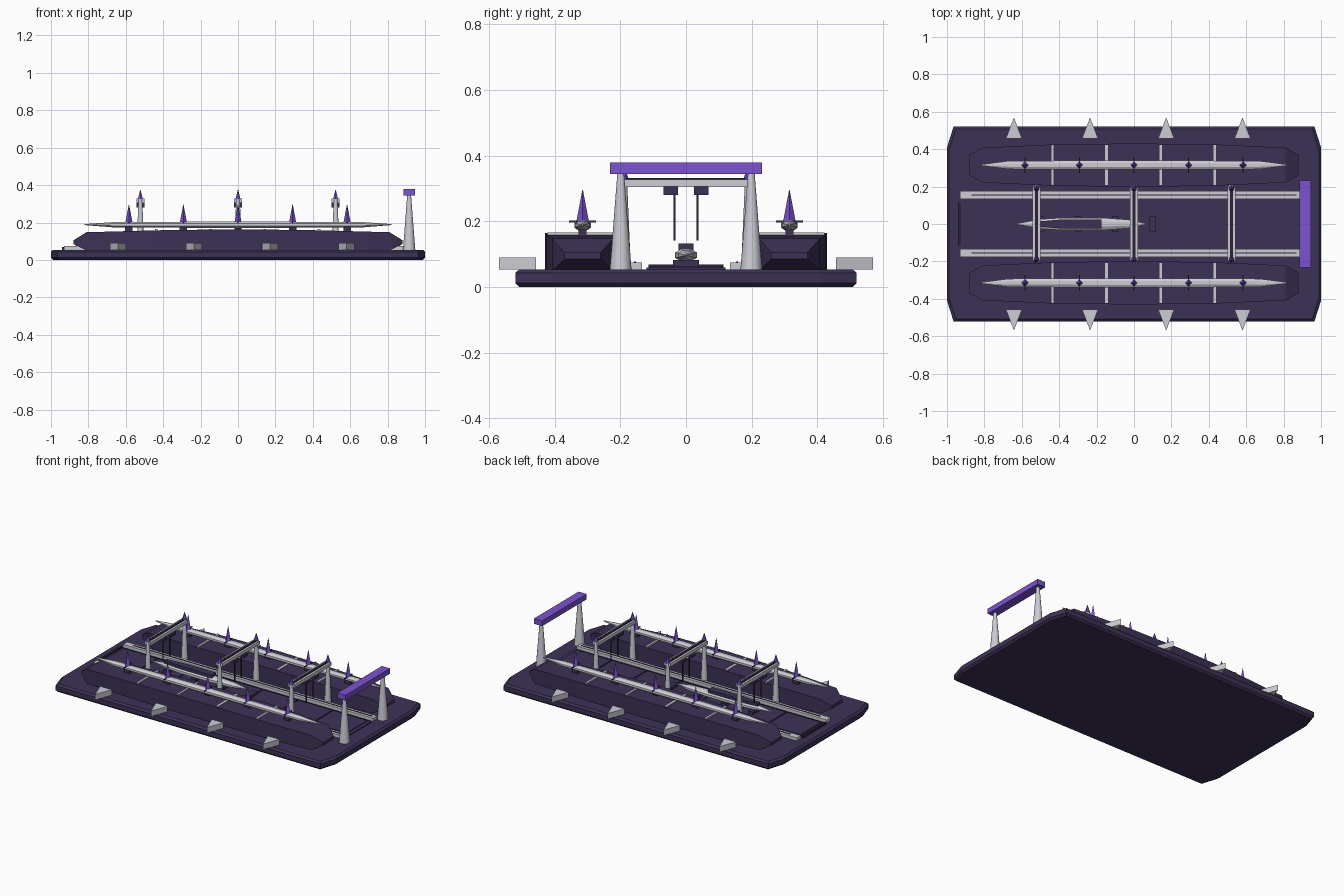
import bpy, bmesh, math
from mathutils import Vector

if "Cube" in bpy.data.objects:
    bpy.data.objects.remove(bpy.data.objects["Cube"])


def material(name, rgb):
    m = bpy.data.materials.new(name)
    m.diffuse_color = (*rgb, 1)
    m.use_nodes = True
    m.node_tree.nodes["Principled BSDF"].inputs["Base Color"].default_value = m.diffuse_color
    return m


DARK = material("dark_violet", (0.045, 0.031, 0.092))
BLACK = material("shadow_violet", (0.022, 0.016, 0.042))
LIGHT = material("pale_metal", (0.60, 0.61, 0.66))
PURPLE = material("bright_purple", (0.20, 0.085, 0.63))


def finish(name, bm, mat, smooth=None):
    bmesh.ops.recalc_face_normals(bm, faces=bm.faces)
    me = bpy.data.meshes.new(name)
    bm.to_mesh(me)
    bm.free()
    me.materials.append(mat)
    ob = bpy.data.objects.new(name, me)
    bpy.context.collection.objects.link(ob)
    if smooth:
        bpy.ops.object.select_all(action='DESELECT')
        ob.select_set(True)
        bpy.context.view_layer.objects.active = ob
        bpy.ops.object.shade_smooth_by_angle(angle=math.radians(smooth))
    return ob


def loft(name, rings, mat, smooth=None):
    bm = bmesh.new()
    loops = [[bm.verts.new(p) for p in r] for r in rings]
    n = len(loops[0])
    for a, b in zip(loops, loops[1:]):
        for i in range(n):
            bm.faces.new((a[i], a[(i + 1) % n], b[(i + 1) % n], b[i]))
    bm.faces.new(loops[0])
    bm.faces.new(loops[-1])
    return finish(name, bm, mat, smooth)


def box(name, x, y, z, mat):
    """Box from (min, max) ranges."""
    return loft(name, [[(x[0], y[0], h), (x[1], y[0], h), (x[1], y[1], h), (x[0], y[1], h)] for h in z], mat)


def cone(name, x, y, z0, z1, r0, r1, mat, sides=12):
    bm = bmesh.new()
    bmesh.ops.create_cone(bm, cap_ends=True, segments=sides, radius1=r0, radius2=r1, depth=z1 - z0)
    bmesh.ops.translate(bm, verts=bm.verts, vec=Vector((x, y, (z0 + z1) / 2)))
    return finish(name, bm, mat, 40 if sides > 6 else None)


def oval(x, y, z, ry, rz, n=8):
    return [(x, y + ry * math.cos(math.tau * (i + .5) / n), z + rz * math.sin(math.tau * (i + .5) / n))
            for i in range(n)]


def plan(inset, z):
    pts = [(1, .41), (.965, .52), (-.965, .52), (-1, .41), (-1, -.41), (-.965, -.52), (.965, -.52), (1, -.41)]
    return [(x - math.copysign(inset, x), y - math.copysign(inset, y), z) for x, y in pts]


# Base plate with chamfered rims
loft("base_plate", [plan(.012, 0), plan(0, .012), plan(0, .043), plan(.012, .054)], DARK)

# Sunken central deck with panel plates
box("central_deck", (-.94, .89), (-.12, .12), (.05, .060), DARK)
for i in range(7):
    x = -.91 + i * .255
    box("deck_panel", (x, x + .247), (-.108, .108), (.058, .064), DARK)
box("deck_end_bar", (-.94, -.925), (-.115, .115), (.055, .068), BLACK)

for s in (-1, 1):
    # Long side hulls
    cy = s * .315
    stations = [(-.88, .055, .085, .105), (-.81, .093, .05, .148), (-.4, .112, .05, .159), (0, .115, .05, .164),
                (.4, .112, .05, .159), (.81, .093, .05, .148), (.88, .055, .085, .105)]
    loft("side_hull", [[(x, cy - w, a), (x, cy + w, a), (x, cy + w, b), (x, cy - w, b)]
                       for x, w, a, b in stations], DARK, 30)

    # Pale spine on each hull
    loft("hull_spine", [oval(x, cy, z, w, h) for x, z, w, h in
                        [(-.82, .189, .003, .003), (-.67, .188, .024, .015), (0, .188, .027, .019),
                         (.67, .188, .024, .015), (.82, .189, .003, .003)]], LIGHT, 30)

    # Spires with their thin cross arms
    for x in (-.583, -.292, 0, .292, .583):
        cone("spine_spire", x, cy, .195, .295, .02, .001, PURPLE, 4)
        box("spire_arm", (x - .003, x + .003), (cy - .041, cy + .041), (.196, .202), DARK)
        box("spine_mount", (x - .02, x + .02), (cy - .012, cy + .012), (.15, .18), DARK)

    # Ribs across each hull
    for x in (-.437, -.147, .143, .433):
        box("hull_rib", (x - .007, x + .007), (cy - .107, cy + .107), (.15, .166), LIGHT)

    # Triangular edge fins
    for x in (-.642, -.235, .172, .58):
        loft("edge_fin", [[(x - .043, s * .457, z), (x + .043, s * .457, z), (x, s * .57, z)]
                          for z in (.053, .09)], LIGHT)

    # Rails with centre grooves
    box("deck_rail", (-.93, .89), (s * .155 - .021, s * .155 + .021), (.05, .074), LIGHT)
    box("rail_groove", (-.87, .87), (s * .155 - .003, s * .155 + .003), (.07, .077), BLACK)

    # Portal legs
    cone("portal_leg", .915, s * .199, .053, .35, .033, .010, LIGHT, 12)

    # Gantry legs, tips, trolleys and cables
    for x in (-.522, 0, .522):
        cone("gantry_leg", x, s * .19, .053, .335, .022, .010, LIGHT, 10)
        cone("gantry_tip", x, s * .19, .325, .375, .016, .001, PURPLE, 6)
        box("hoist_trolley", (x - .022, x + .022), (s * .046 - .022, s * .046 + .022), (.28, .308), DARK)
        box("hoist_cable", (x - .003, x + .003), (s * .035 - .003, s * .035 + .003), (.142, .282), BLACK)

# Gantry beams
for x in (-.522, 0, .522):
    box("gantry_beam", (x - .022, x + .022), (-.195, .195), (.305, .327), LIGHT)
    box("beam_track", (x - .008, x + .008), (-.185, .185), (.325, .332), BLACK)

# Portal crossbar
box("portal_crossbar", (.886, .945), (-.232, .232), (.345, .38), PURPLE)

# Vessel under construction, resting on cradles
loft("docked_vessel", [oval(x, 0, z, w, h) for x, z, w, h in
                       [(-.63, .097, .002, .002), (-.5, .097, .028, .017), (-.38, .097, .036, .021),
                        (-.17, .097, .036, .021), (-.03, .097, .025, .016), (.065, .097, .002, .002)]], LIGHT, 30)
loft("vessel_deck", [[(-.53, -.012, z), (-.4, -.023, z), (-.175, -.023, z),
                      (-.175, .023, z), (-.4, .023, z), (-.53, .012, z)] for z in (.112, .132)], DARK)
for x in (-.5, -.3, -.1, .1):
    box("vessel_cradle", (x - .017, x + .017), (-.04, .04), (.06, .082), DARK)
